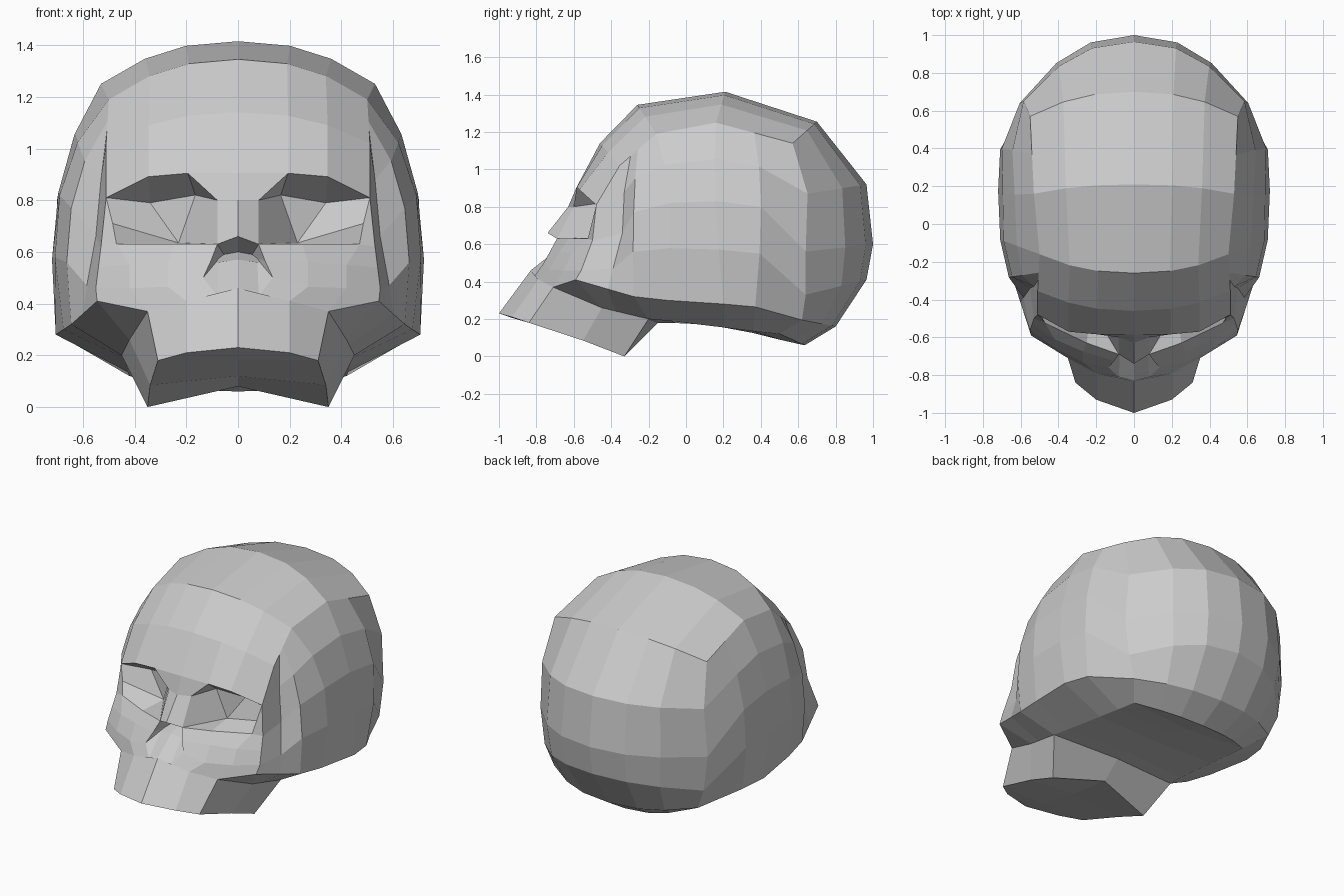
import bpy, bmesh
from mathutils import Vector as V

if "Cube" in bpy.data.objects:
    bpy.data.objects.remove(bpy.data.objects["Cube"])


def part(name, strips, caps=(), eye=(0, 0.1, 0.7), inward=False):
    """Half a part from quad strips and flat caps, mirrored over x = 0."""
    bm = bmesh.new()
    polys = list(caps)
    for rows in strips:
        for a, b in zip(rows, rows[1:]):
            polys += [[a[i], a[i + 1], b[i + 1], b[i]] for i in range(len(a) - 1)]
    for c in polys:
        pts = []
        for p in map(V, c):
            if all((p - q).length > 1e-4 for q in pts):
                pts.append(p)
        if len(pts) > 2:
            bm.faces.new([bm.verts.new(p) for p in pts])
    bmesh.ops.remove_doubles(bm, verts=bm.verts, dist=0.0005)
    bm.normal_update()
    for f in bm.faces:
        out = f.normal.dot(f.calc_center_median() - V(eye)) > 0
        if out == inward:
            f.normal_flip()
    me = bpy.data.meshes.new(name)
    bm.to_mesh(me)
    bm.free()
    ob = bpy.data.objects.new(name, me)
    bpy.context.collection.objects.link(ob)
    ob.modifiers.new("mirror", 'MIRROR').use_clip = True
    return ob


def arch(y, z, w, dy, dz, p=2.3):
    """Transverse half row: centre point bending towards its outer end."""
    return [V((w * t, y + dy * t ** p, z + dz * t ** p)) for t in (0, .38, .68, 1)]


def through(a, b, c, u):
    """Point on a parabola through three points."""
    a, b, c = V(a), V(b), V(c)
    return a * (2 * (u - .5) * (u - 1)) + b * (4 * u * (1 - u)) + c * (2 * u * (u - .5))


# Cranium: rows from brow over the crown to the bottom of the back
crown = [arch(*r) for r in (
    (-.585, .905, .51, .105, -.095, 5),
    (-.46, 1.14, .51, .105, -.12),
    (-.26, 1.345, .50, .10, -.155),
    (.21, 1.415, .53, -.05, -.165),
    (.70, 1.255, .55, -.13, -.115),
    (.965, .92, .585, -.315, -.05),
    (1.0, .60, .605, -.36, -.04),
    (.965, .41, .575, -.325, -.08),
    (.80, .16, .52, -.18, .035),
    (.635, .06, .42, -.135, .06))]
brow = crown[0]
part("cranium", [crown])

# Side walls: columns from the crown edge down to the lower edge
edge = [r[3] for r in crown]
tops = [edge[1].lerp(edge[2], .5), edge[2], edge[3], edge[3].lerp(edge[4], .5)]
mids = [(.645, -.28, .77), (.69, -.09, .82), (.695, .16, .83), (.70, .40, .80)]
lows = [(.645, -.28, .32), (.675, -.10, .30), (.705, .20, .28), (.67, .37, .265)]
cols = [[through(a, b, c, k / 4) for k in range(5)] for a, b, c in zip(tops, mids, lows)]
part("cranium_side", [cols + [edge[4:9]]])

# Temple: hollow between the side wall and the eye and cheek ridge
ridge = [edge[1], edge[0], V((.53, -.50, .62)), V((.55, -.56, .46)), V((.545, -.59, .41))]
hollow = [edge[1].lerp(tops[0], .6), (.53, -.33, .88), (.55, -.34, .66),
          (.585, -.39, .47), ridge[4].lerp(V(lows[0]), .55)]
part("temple", [[ridge, hollow, cols[0]]])

# Cheek and nose rim
rim_in, rim_mid, rim_out = (.08, -.69, .63), (.25, -.63, .63), (.47, -.525, .63)
orbit_in, orbit_out = (.08, -.60, .80), (.485, -.50, .71)
nose_tip, nose_side, nose_low, nose_base = (0, -.74, .66), (.135, -.76, .50), (.08, -.81, .43), (0, -.83, .46)
jaw_top, jaw_corner = (.20, -.79, .41), (.35, -.71, .37)
cheek = [
    [rim_in, rim_mid, rim_out, ridge[2]],
    [(.105, -.725, .565), (.27, -.675, .56), (.42, -.61, .55), (.54, -.53, .54)],
    [nose_side, (.27, -.73, .465), (.42, -.655, .46), ridge[3]],
    [nose_low, jaw_top, jaw_corner, ridge[4]]]
part("cheek", [cheek], [[edge[0], orbit_out, rim_out, ridge[2]],
                        [nose_base, nose_low, jaw_top]])

# Bridge of the nose
bridge = (0, -.63, .80)
part("nose_bridge", [], [[brow[0], brow[1], orbit_in, bridge],
                         [bridge, orbit_in, rim_in, nose_tip]])

# Eye socket: deep at the nose side, running out flat at the outer rim
rim = [orbit_in, brow[1], brow[2], edge[0], orbit_out, rim_out, rim_mid, rim_in]
pit_top, pit_out, pit_low = (.165, -.46, .82), (.34, -.41, .79), (.23, -.44, .635)
pit = [pit_top, pit_top, pit_out, edge[0], orbit_out, orbit_out, pit_low, pit_low]
part("eye_socket", [[rim + rim[:1], pit + pit[:1]]],
     [[pit_top, pit_out, pit_low], [pit_out, edge[0], orbit_out, pit_low]],
     (.28, -.68, .75), True)

# Nasal opening
hole = [nose_tip, rim_in, cheek[1][0], nose_side, nose_low, nose_base]
deep = [(0, -.60, .60), (.055, -.61, .59), (.075, -.64, .575), (.085, -.68, .56),
        (.075, -.69, .56), (0, -.69, .57)]
part("nasal_opening", [[hole, deep]], [deep], (0, -.85, .56), True)

# Upper jaw: outer wall, sloping underside and back wall
inner = [jaw_corner, (.42, -.45, .26), (.45, -.20, .20), (.44, -.09, .19),
         (.43, .20, .155), (.425, .36, .135), edge[9]]
wall_top = [nose_base, jaw_top] + inner[:3]
wall_low = [(0, -1, .23), (.20, -.93, .21), (.31, -.84, .18), (.34, -.55, .085), (.35, -.33, 0)]
palate = [(0, -1, .23), (0, -.93, .206), (0, -.84, .18), (0, -.55, .12), (0, -.27, .08)]
part("upper_jaw", [[wall_top, wall_low, palate]],
     [[wall_low[4], palate[4], (0, -.15, .18), inner[2]]], (0, -.55, .25))

# Skull base: bevelled border and flat middle
border = [V(jaw_corner), ridge[4], hollow[4]] + [c[4] for c in cols] + [edge[8]]
border_in = inner[:2] + [V(inner[1]).lerp(V(inner[2]), .3)] + inner[2:]
plate = inner[2:] + [crown[9][2], crown[9][1]]
middle = [(0, -.15, .18), (0, -.05, .178), (0, .17, .168), (0, .36, .125),
          (0, .50, .09), (0, .60, .067), (0, .635, .06)]
part("skull_base", [[border, border_in], [plate, middle]])
